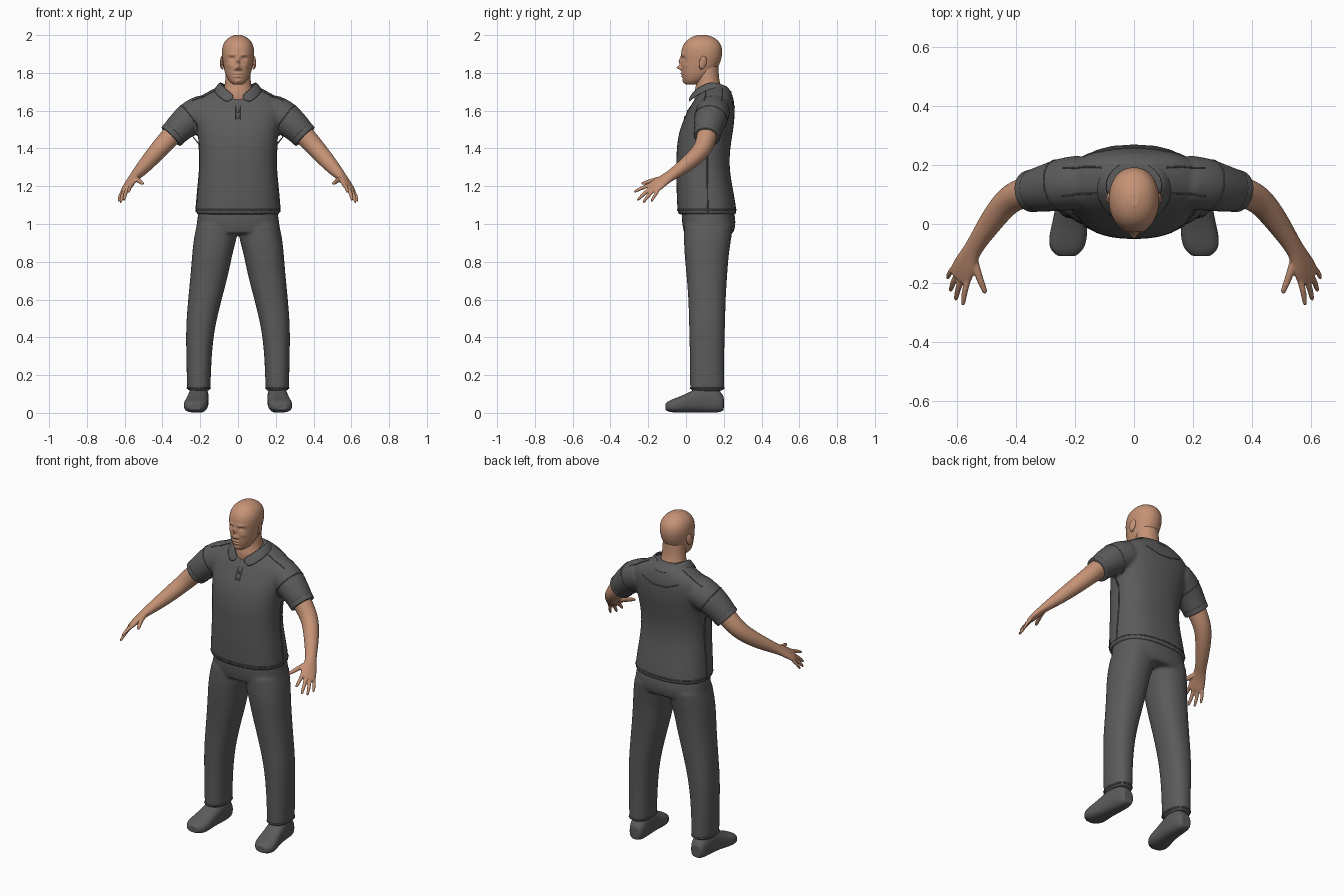
import bpy, bmesh, math
from mathutils import Vector

cube = bpy.data.objects.get("Cube")
if cube:
    bpy.data.objects.remove(cube)


def material(name, rgb):
    m = bpy.data.materials.new(name)
    m.use_nodes = True
    m.diffuse_color = (*rgb, 1)
    m.node_tree.nodes["Principled BSDF"].inputs["Base Color"].default_value = (*rgb, 1)
    return m


CLOTH = material("dark_grey_cloth", (0.105, 0.105, 0.105))
SKIN = material("tan_skin", (0.56, 0.29, 0.18))
SIDES = 24


def add_object(name, data, mat):
    ob = bpy.data.objects.new(name, data)
    bpy.context.collection.objects.link(ob)
    data.materials.append(mat)
    return ob


def oval(centre, u, v, power=2.0):
    """Ring of points on a superellipse with half axes u and v."""
    ring = []
    for i in range(SIDES):
        a = 2 * math.pi * i / SIDES
        c, s = math.cos(a), math.sin(a)
        ring.append(centre + u * math.copysign(abs(c) ** (2 / power), c)
                    + v * math.copysign(abs(s) ** (2 / power), s))
    return ring


def level(z, x0, x1, y0, y1, power=2.3):
    return oval(Vector(((x0 + x1) / 2, (y0 + y1) / 2, z)),
                Vector(((x1 - x0) / 2, 0, 0)), Vector((0, (y1 - y0) / 2, 0)), power)


def tube(stations, side=(0.065, 0.05, -0.04)):
    """Rings across a path of (x, y, z, width radius, thickness radius)."""
    pts = [Vector(s[:3]) for s in stations]
    rings = []
    for i, s in enumerate(stations):
        t = (pts[min(i + 1, len(pts) - 1)] - pts[max(i - 1, 0)]).normalized()
        u = Vector(side)
        u = (u - t * u.dot(t)).normalized()
        rings.append(oval(pts[i], u * s[3], t.cross(u) * s[-1]))
    return rings


def body(name, parts, mat, voxel=0, subdiv=2):
    """Loft each (rings, mirrored) part; a voxel size fuses them together."""
    bm = bmesh.new()
    for rings, mirrored in parts:
        near = lambda a, b: [p.lerp(q, 0.04) for p, q in zip(a, b)]
        rings = [rings[0], near(rings[0], rings[1]), *rings[1:-1],
                 near(rings[-1], rings[-2]), rings[-1]]
        for sx in ((1, -1) if mirrored else (1,)):
            rows = [[bm.verts.new((p.x * sx, p.y, p.z)) for p in r] for r in rings]
            for a, b in zip(rows, rows[1:]):
                for i in range(SIDES):
                    j = (i + 1) % SIDES
                    bm.faces.new((a[i], a[j], b[j], b[i]))
            bm.faces.new(rows[0])
            bm.faces.new(rows[-1])
    bmesh.ops.recalc_face_normals(bm, faces=bm.faces)
    for f in bm.faces:
        f.smooth = True
    me = bpy.data.meshes.new(name)
    bm.to_mesh(me)
    bm.free()
    ob = add_object(name, me, mat)
    ob.modifiers.new("round", "SUBSURF").levels = subdiv
    ob.modifiers["round"].render_levels = subdiv
    if voxel:
        r = ob.modifiers.new("fuse", "REMESH")
        r.mode, r.voxel_size, r.use_smooth_shade = "VOXEL", voxel, True
        s = ob.modifiers.new("relax", "SMOOTH")
        s.factor, s.iterations = 0.5, 5
    return ob


def evaluated(ob):
    bpy.context.view_layer.update()
    return ob.evaluated_get(bpy.context.evaluated_depsgraph_get())


def seam(name, pts, target, closed=False, radius=0.004, mirrored=False):
    """Raised stitching line laid on the surface of a garment."""
    ev = evaluated(target)
    for sx in ((1, -1) if mirrored else (1,)):
        cu = bpy.data.curves.new(name, "CURVE")
        cu.dimensions, cu.bevel_depth, cu.bevel_resolution = "3D", radius, 1
        cu.resolution_u = 3
        sp = cu.splines.new("POLY")
        sp.points.add(len(pts) - 1)
        sp.use_cyclic_u = closed
        for q, p in zip(sp.points, pts):
            hit = ev.closest_point_on_mesh(Vector((p[0] * sx, p[1], p[2])))[1]
            q.co = (*hit, 1)
        add_object(name, cu, CLOTH)


def ellipsoid(name, loc, size, rot, mat):
    bm = bmesh.new()
    bmesh.ops.create_uvsphere(bm, u_segments=16, v_segments=10, radius=1)
    for f in bm.faces:
        f.smooth = True
    me = bpy.data.meshes.new(name)
    bm.to_mesh(me)
    bm.free()
    ob = add_object(name, me, mat)
    ob.location, ob.scale, ob.rotation_euler = loc, size, rot


# Shirt: torso and short sleeves fused
torso = [level(z, -h, h, a, b, 2.4) for z, h, a, b in (
    (1.05, .226, -.045, .27), (1.12, .221, -.049, .262), (1.2, .214, -.052, .246),
    (1.3, .204, -.052, .23), (1.4, .206, -.052, .234), (1.5, .218, -.037, .252),
    (1.58, .238, 0, .26), (1.64, .24, .03, .257), (1.68, .2, .06, .248),
    (1.71, .14, .08, .235), (1.735, .09, .09, .21))]
sleeve = tube([(.17, .145, 1.6, .09), (.24, .135, 1.573, .092),
               (.3, .12, 1.52, .081), (.35, .112, 1.468, .07)])
shirt = body("shirt", [(torso, False), (sleeve, True)], CLOTH, .009)

# Cuffs, hem and seams
body("sleeve_cuff", [(tube([(.335, .114, 1.483, .074), (.356, .11, 1.462, .071)]), True)], CLOTH)
seam("hem_stitch", level(1.075, -.224, .224, -.047, .268, 2.4), shirt, True)
seam("armhole_seam", tube([(.235, .135, 1.585, .1), (.262, .13, 1.565, .1)])[1], shirt, True, .003, True)
side_line = [(.23, .115, 1.06 + i * .03) for i in range(15)]
seam("side_seam", side_line, shirt, mirrored=True)
for y in (.09, .2):
    line = [(.12 + .016 * i, y, 1.74 - .01 * i) for i in range(9)]
    seam("shoulder_seam", line, shirt, radius=.003, mirrored=True)
seam("back_yoke_seam", [(x * .01, .3, 1.6 + .0045 * max(abs(x), 5)) for x in range(-13, 14)],
     shirt, radius=.003)
seam("placket_edge", [(.015, -.05, 1.57 + i * .012) for i in range(9)], shirt,
     radius=.0025, mirrored=True)
for z in (1.585, 1.625):
    spot = evaluated(shirt).closest_point_on_mesh(Vector((0, -.05, z)))[1]
    ellipsoid("button", spot, (.008, .005, .008), (0, 0, 0), CLOTH)

# Folded collar with an open front
collar_edges = (((0, .212, 1.725), (0, .246, 1.69)), ((.06, .2, 1.735), (.08, .235, 1.7)),
                ((.1, .145, 1.757), (.13, .15, 1.72)), ((.086, .085, 1.738), (.125, .08, 1.692)),
                ((.05, .042, 1.705), (.09, .03, 1.66)), ((.008, .02, 1.675), (.055, .01, 1.638)))
bm = bmesh.new()
rows = [[bm.verts.new(p) for p in pair] for pair in collar_edges]
for a, b in zip(rows, rows[1:]):
    bm.faces.new((a[0], a[1], b[1], b[0])).smooth = True
me = bpy.data.meshes.new("collar")
bm.to_mesh(me)
bm.free()
collar = add_object("collar", me, CLOTH)
collar.modifiers.new("mirror", "MIRROR").use_clip = True
collar.modifiers.new("thick", "SOLIDIFY").thickness = .01
collar.modifiers["thick"].offset = 0
collar.modifiers.new("round", "SUBSURF").levels = 2

# Trousers: hips and legs fused
hips = [level(z, -h, h, a, b, 2.5) for z, h, a, b in (
    (1.1, .205, -.02, .245), (1.04, .215, -.025, .262), (.99, .222, -.02, .264),
    (.95, .226, -.01, .25))]
leg = [level(*s) for s in (
    (1.0, .0, .218, -.01, .25), (.93, .003, .234, -.012, .242), (.85, .028, .243, -.01, .228),
    (.75, .046, .25, .0, .22), (.6, .086, .265, .013, .21), (.45, .124, .277, .016, .207),
    (.3, .14, .274, .02, .202), (.115, .146, .27, .021, .203))]
trousers = body("trousers", [(hips, False), (leg, True)], CLOTH, .009)
seam("trouser_hem", level(.13, .146, .27, .021, .203), trousers, True, .005, True)

# Shoes, lofted from heel to toe
shoe = [oval(Vector((x, y, (a + b) / 2)), Vector((w, 0, 0)), Vector((0, 0, (b - a) / 2)), 2.6)
        for y, x, w, a, b in (
            (.2, .205, .03, .015, .085), (.18, .205, .046, .002, .12), (.13, .206, .052, 0, .15),
            (.07, .21, .055, .002, .14), (.01, .217, .058, .003, .105),
            (-.05, .224, .067, 0, .08), (-.09, .228, .056, .005, .066), (-.108, .228, .03, .015, .05))]
body("shoes", [(shoe, True)], CLOTH)

# Arms with palms, fingers and thumbs
arm = tube([(.27, .13, 1.56, .058), (.345, .112, 1.475, .056), (.415, .095, 1.4, .049),
            (.468, .032, 1.338, .044), (.52, -.045, 1.28, .034), (.549, -.09, 1.25, .031, .025),
            (.568, -.13, 1.225, .042, .02), (.584, -.165, 1.198, .048, .017),
            (.592, -.185, 1.184, .042, .013)])


def finger(base, tip, r):
    a, b = Vector(base), Vector(tip)
    mid = a.lerp(b, .5) + Vector((.004, 0, .004))
    return tube([(*a, r * 1.1), (*mid, r), (*a.lerp(b, .92), r * .8), (*b, r * .45)])


digits = [((.56, -.18, 1.21), (.58, -.275, 1.17), .0105),
          ((.581, -.18, 1.195), (.604, -.258, 1.125), .0105),
          ((.598, -.17, 1.182), (.622, -.228, 1.112), .01),
          ((.612, -.15, 1.172), (.632, -.185, 1.118), .009),
          ((.545, -.11, 1.243), (.503, -.235, 1.213), .013)]
body("arms_and_hands", [(arm, True)] + [(finger(*d), True) for d in digits], SKIN, .0042)

# Neck
body("neck", [([level(z, -h, h, a, b, 2) for z, h, a, b in (
    (1.62, .09, .05, .2), (1.69, .088, .04, .2), (1.72, .074, .05, .19),
    (1.76, .067, .055, .175), (1.84, .064, .05, .172))], False)], SKIN)

# Head, with the features pushed out of the front
SIDES = 32
skull = body("head_form", [([level(z, -h, h, a, b, 2.15) for z, h, a, b in (
    (1.738, .025, .0, .06), (1.752, .046, -.012, .09), (1.785, .065, -.02, .135),
    (1.82, .074, -.025, .165), (1.86, .081, -.025, .184), (1.9, .087, -.028, .194),
    (1.94, .084, -.021, .191), (1.972, .068, .002, .172), (1.992, .042, .032, .14),
    (2.001, .015, .065, .105))], False)], SKIN, 0, 3)
me = bpy.data.meshes.new_from_object(evaluated(skull))
bpy.data.objects.remove(skull)
me.name = "head"
me.materials.clear()
head = add_object("head", me, SKIN)
# (x, z, x spread, z spread, push toward the back)
features = {
    "bridge": (0, 1.86, .009, .02, -.014), "tip": (0, 1.828, .011, .011, -.025),
    "nostril": (.014, 1.822, .007, .007, -.008), "brow": (.032, 1.896, .022, .007, -.006),
    "socket": (.032, 1.876, .014, .008, .012), "eye": (.032, 1.875, .009, .004, -.006),
    "cheek": (.045, 1.84, .018, .014, -.004), "upper_lip": (0, 1.796, .02, .005, -.009),
    "lower_lip": (0, 1.781, .017, .005, -.008), "mouth": (0, 1.788, .022, .002, .005),
    "chin": (0, 1.754, .018, .012, -.007)}
for v in me.vertices:
    if v.co.y < .05:
        fade = min(1, (.05 - v.co.y) / .04)
        x, z = abs(v.co.x), v.co.z
        v.co.y += fade * sum(d * math.exp(-((x - fx) / sx) ** 2 - ((z - fz) / sz) ** 2)
                             for fx, fz, sx, sz, d in features.values())

# Ears
for s in (1, -1):
    ellipsoid("ear", (s * .086, .09, 1.856), (.008, .02, .034), (-.2, 0, s * .3), SKIN)
    ellipsoid("ear_lobe", (s * .083, .08, 1.832), (.007, .011, .014), (0, 0, s * .3), SKIN)
